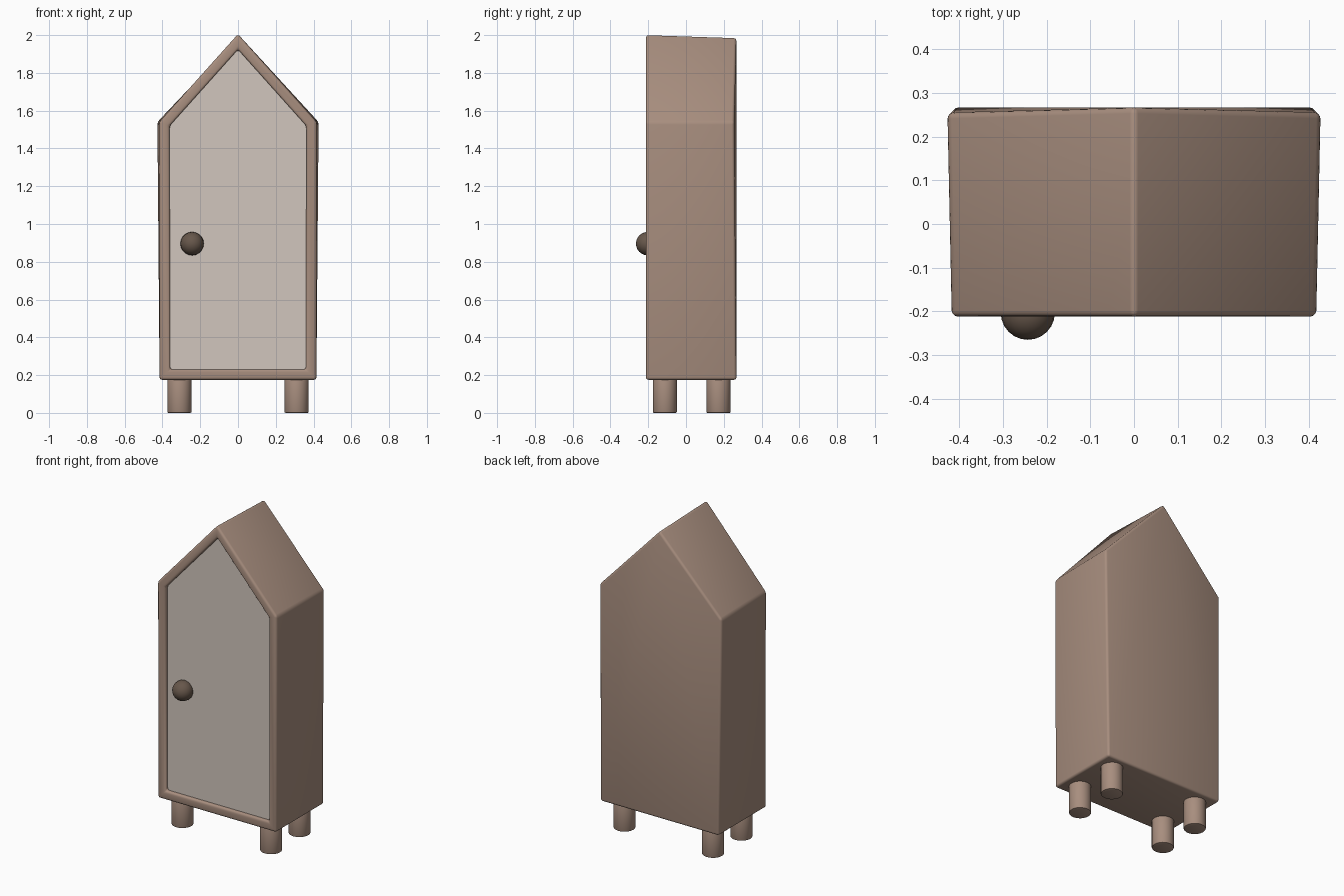
import bpy, bmesh, math

if "Cube" in bpy.data.objects:
    bpy.data.objects.remove(bpy.data.objects["Cube"])


def material(name, rgb):
    m = bpy.data.materials.new(name)
    m.diffuse_color = (*rgb, 1)
    m.use_nodes = True
    m.node_tree.nodes["Principled BSDF"].inputs["Base Color"].default_value = m.diffuse_color
    return m


WOOD = material("brown wood", (0.39, 0.27, 0.21))
PANEL = material("pale door", (0.64, 0.565, 0.51))
DARK = material("dark knob", (0.135, 0.095, 0.07))


def finish(ob, name, mat, bevel=0.0, segments=3):
    ob.name = name
    ob.data.materials.append(mat)
    bpy.context.view_layer.objects.active = ob
    for o in bpy.context.selected_objects:
        o.select_set(False)
    ob.select_set(True)
    if bevel:
        b = ob.modifiers.new("Bevel", "BEVEL")
        b.width, b.segments, b.limit_method = bevel, segments, "ANGLE"
        b.angle_limit = math.radians(30)
        bpy.ops.object.modifier_apply(modifier="Bevel")
    bpy.ops.object.shade_smooth_by_angle(angle=math.radians(40))


def house_loop(half, bottom, eave_half, eave, apex, ys):
    """Pentagon outline; ys = depth at bottom, eave and apex."""
    return [(-half, ys[0], bottom), (half, ys[0], bottom),
            (eave_half, ys[1], eave), (0, ys[2], apex), (-eave_half, ys[1], eave)]


def house_prism(name, front, back, mat, bevel=0.0, frame=0.0, depth=0.0):
    bm = bmesh.new()
    f = [bm.verts.new(p) for p in front]
    b = [bm.verts.new(p) for p in back]
    face = bm.faces.new(f)
    bm.faces.new(b[::-1])
    for i in range(5):
        j = (i + 1) % 5
        bm.faces.new((f[j], f[i], b[i], b[j]))
    bmesh.ops.recalc_face_normals(bm, faces=bm.faces[:])
    if frame:  # raised rim around a recess
        bmesh.ops.inset_region(bm, faces=[face], thickness=frame, use_even_offset=True)
        inner = bmesh.ops.extrude_discrete_faces(bm, faces=[face])["faces"][0]
        bmesh.ops.translate(bm, verts=inner.verts[:], vec=(0, depth, 0))
    me = bpy.data.meshes.new(name)
    bm.to_mesh(me)
    bm.free()
    ob = bpy.data.objects.new(name, me)
    bpy.context.collection.objects.link(ob)
    finish(ob, name, mat, bevel)


# Cabinet body, flaring slightly towards the back
house_prism("cabinet_body",
            house_loop(0.415, 0.175, 0.417, 1.54, 2.006, (-0.212,) * 3),
            house_loop(0.415, 0.175, 0.427, 1.54, 1.99, (0.267, 0.255, 0.267)),
            WOOD, bevel=0.014, frame=0.055, depth=0.045)

# Door panel sitting in the recess
house_prism("door_panel",
            house_loop(0.363, 0.227, 0.365, 1.517, 1.927, (-0.188,) * 3),
            house_loop(0.363, 0.227, 0.365, 1.517, 1.927, (-0.162,) * 3), PANEL)

# Door knob
bpy.ops.mesh.primitive_uv_sphere_add(segments=20, ring_count=12, radius=0.062,
                                     location=(-0.243, -0.203, 0.896),
                                     rotation=(math.pi / 2, 0, 0))
finish(bpy.context.object, "door_knob", DARK)

# Four round legs
for side, x in (("left", -0.31), ("right", 0.31)):
    for end, y in (("front", -0.112), ("back", 0.172)):
        bpy.ops.mesh.primitive_cylinder_add(vertices=24, radius=0.064, depth=0.2,
                                            location=(x, y, 0.1))
        finish(bpy.context.object, f"{end}_{side}_leg", WOOD, bevel=0.006, segments=2)
